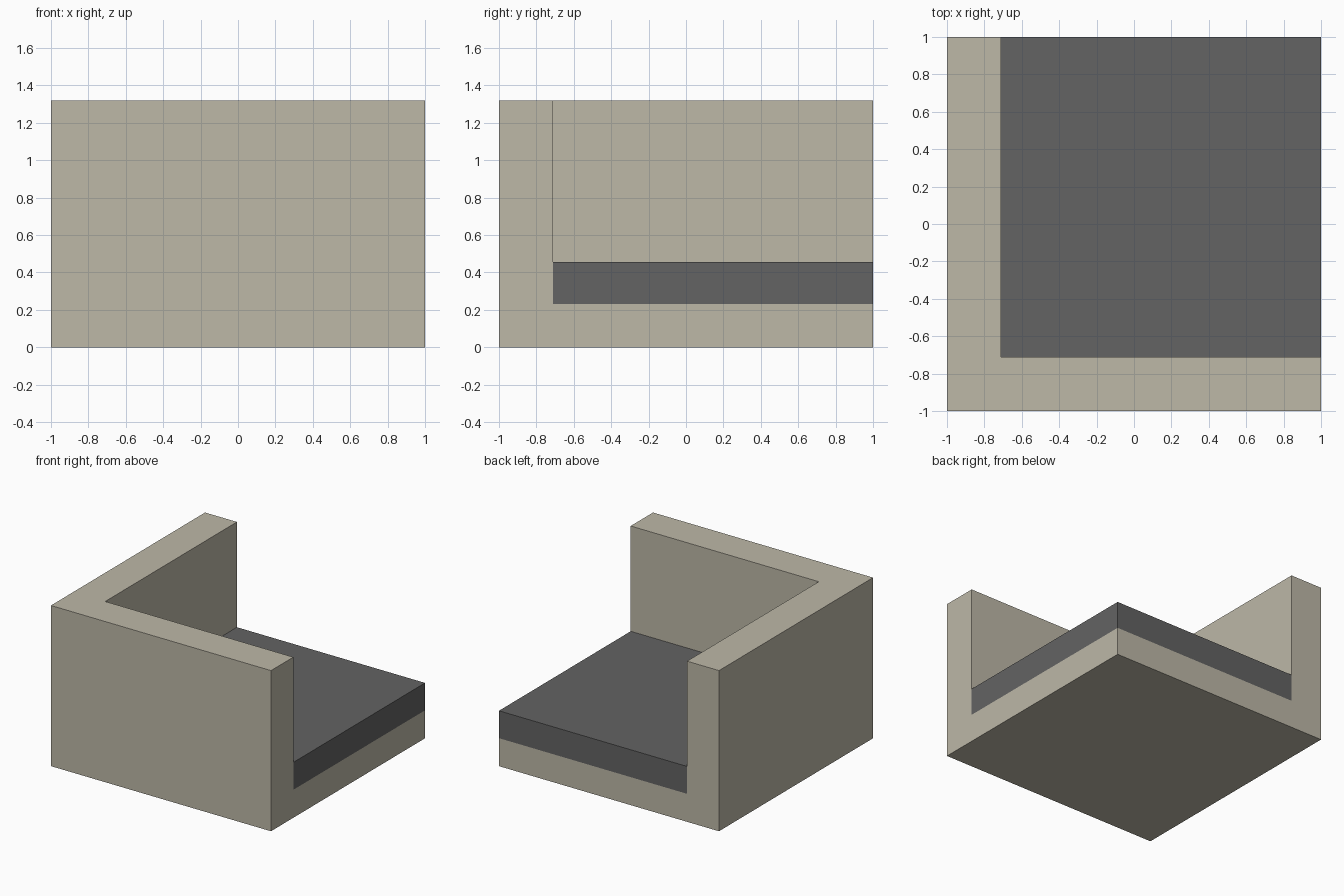
import bpy
import bmesh
from mathutils import Vector

if "Cube" in bpy.data.objects:
    bpy.data.objects.remove(bpy.data.objects["Cube"], do_unlink=True)

HALF = 1.0      # half the square footprint
INNER = -0.71   # inner face of both walls
BASE = 0.23     # top of the base
SEAT = 0.455    # top of the cushion
HEIGHT = 1.32   # top of the walls


def material(name, colour):
    mat = bpy.data.materials.new(name)
    mat.use_nodes = True
    mat.diffuse_color = colour
    mat.node_tree.nodes["Principled BSDF"].inputs["Base Color"].default_value = colour
    return mat


def box(name, low, high, mat):
    """Flat-shaded box between two opposite corners."""
    low, high = Vector(low), Vector(high)
    bm = bmesh.new()
    bmesh.ops.create_cube(bm, size=1)
    bmesh.ops.scale(bm, vec=high - low, verts=bm.verts)
    bmesh.ops.translate(bm, vec=(low + high) / 2, verts=bm.verts)
    mesh = bpy.data.meshes.new(name)
    bm.to_mesh(mesh)
    bm.free()
    mesh.materials.append(mat)
    obj = bpy.data.objects.new(name, mesh)
    bpy.context.scene.collection.objects.link(obj)
    return obj


beige = material("warm beige", (0.51, 0.48, 0.39, 1))
grey = material("dark grey", (0.125, 0.125, 0.125, 1))

# One-piece frame: base with front and right walls, hollowed from a block
frame = box("sofa_frame", (-HALF, -HALF, 0), (HALF, HALF, HEIGHT), beige)
cutter = box("seat_space_cutter", (INNER, INNER, BASE), (2, 2, 2), beige)
cutter.hide_render = True
cut = frame.modifiers.new("seat space", "BOOLEAN")
cut.operation = "DIFFERENCE"
cut.solver = "EXACT"
cut.object = cutter
bpy.context.view_layer.objects.active = frame
bpy.ops.object.modifier_apply(modifier=cut.name)
bpy.data.objects.remove(cutter, do_unlink=True)

# Seat cushion filling the corner, flush with the open sides
box("seat_cushion", (INNER, INNER, BASE), (HALF, HALF, SEAT), grey)
